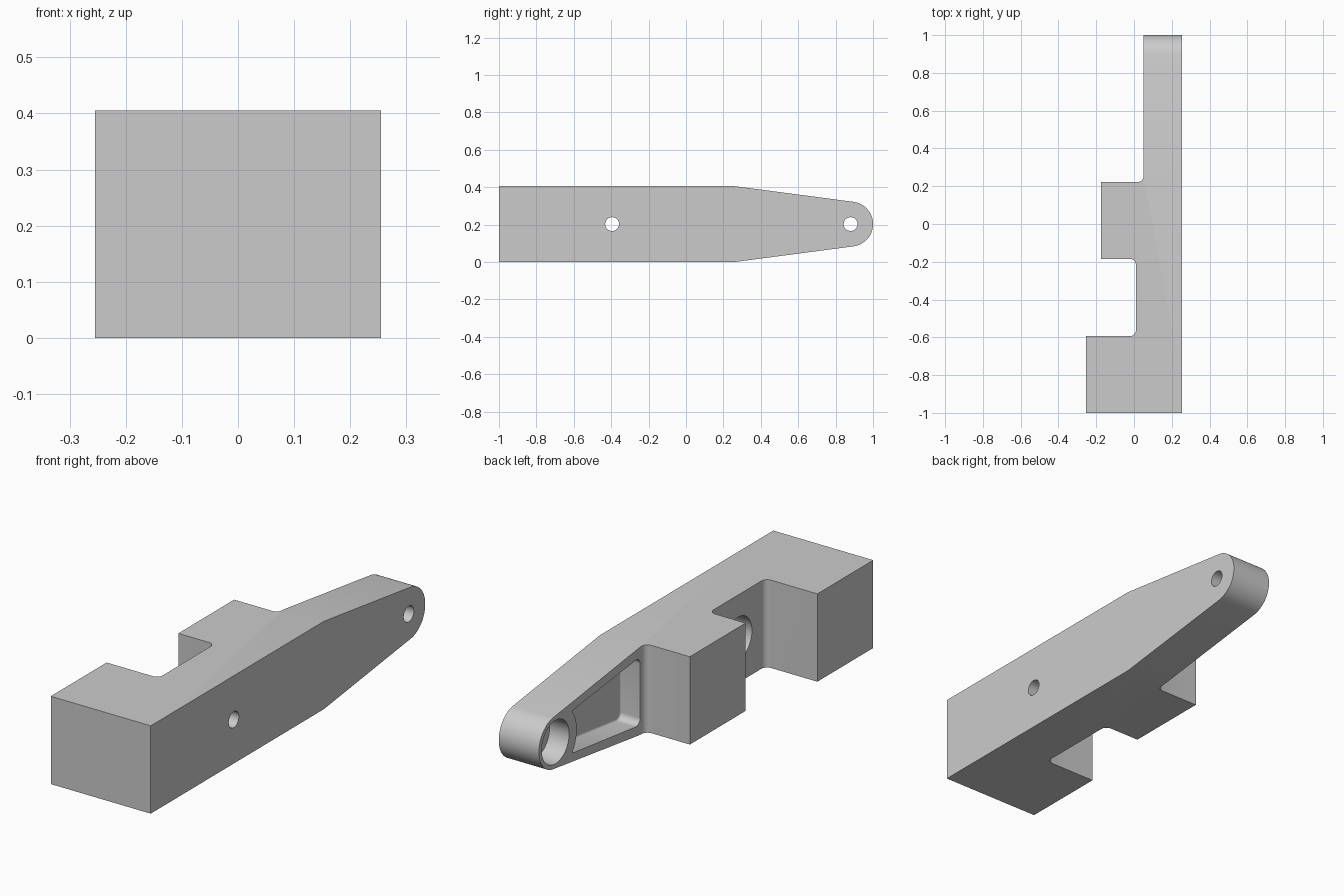
import bpy, bmesh
from math import radians, sin, cos, tan, pi, atan2
from mathutils import Vector

cube = bpy.data.objects.get("Cube")
if cube:
    bpy.data.objects.remove(cube)

W, H = 0.255, 0.405          # half width, height
MID = H / 2
EYE_Y, EYE_R = 0.88, 0.12    # rounded arm end
PIN_Y = -0.395               # second hole
ARM_X, NOTCH_X = 0.05, 0.01  # inner faces

grey = bpy.data.materials.new("machined grey")
grey.use_nodes = True
grey.diffuse_color = (0.6, 0.6, 0.6, 1)
grey.node_tree.nodes["Principled BSDF"].inputs["Base Color"].default_value = (0.6, 0.6, 0.6, 1)


def rounded(points, steps=8):
    """Turn (u, v, radius) corners into an outline with filleted corners."""
    out = []
    for i, (u, v, r) in enumerate(points):
        p = Vector((u, v))
        if r == 0:
            out.append(p)
            continue
        a = (Vector(points[i - 1][:2]) - p).normalized()
        b = (Vector(points[(i + 1) % len(points)][:2]) - p).normalized()
        half = a.angle(b) / 2
        centre = p + (a + b).normalized() * (r / sin(half))
        start = p + a * (r / tan(half)) - centre
        sweep = start.angle_signed(p + b * (r / tan(half)) - centre)
        for k in range(steps + 1):
            t = -sweep * k / steps
            out.append(centre + Vector((start.x * cos(t) - start.y * sin(t),
                                        start.x * sin(t) + start.y * cos(t))))
    return out


def circle(y, r, n=48):
    return [Vector((y + r * cos(2 * pi * k / n), MID + r * sin(2 * pi * k / n))) for k in range(n)]


def prism(name, outline, lo, hi, axis, floor_fillet=0):
    """Extrude an outline along x (outline in y, z) or along z (outline in x, y)."""
    place = (lambda p, d: (d, p.x, p.y)) if axis == "x" else (lambda p, d: (p.x, p.y, d))
    bm = bmesh.new()
    base = bm.faces.new([bm.verts.new(place(p, lo)) for p in outline])
    moved = bmesh.ops.extrude_face_region(bm, geom=[base])["geom"]
    shift = Vector(place(Vector((0, 0)), hi - lo))
    bmesh.ops.translate(bm, verts=[g for g in moved if isinstance(g, bmesh.types.BMVert)], vec=shift)
    if floor_fillet:
        cap = next(g for g in moved if isinstance(g, bmesh.types.BMFace))
        bmesh.ops.bevel(bm, geom=list(cap.edges), offset=floor_fillet, segments=5,
                        profile=0.5, affect="EDGES", clamp_overlap=True)
    bmesh.ops.recalc_face_normals(bm, faces=bm.faces)
    mesh = bpy.data.meshes.new(name)
    bm.to_mesh(mesh)
    bm.free()
    ob = bpy.data.objects.new(name, mesh)
    bpy.context.collection.objects.link(ob)
    return ob


# Stepped body seen from above
F = 0.03
body = prism("lever_body", rounded([
    (-W, -1, 0), (W, -1, 0), (W, 1, 0), (ARM_X, 1, 0), (ARM_X, 0.222, F),
    (-0.175, 0.222, 0), (-0.175, -0.185, 0), (NOTCH_X, -0.185, F),
    (NOTCH_X, -0.593, F), (-W, -0.593, 0)]), 0, H, "z")
body.data.materials.append(grey)

# Tapered side silhouette with a rounded end
lean = atan2(0.08, 0.63)
arc = [Vector((EYE_Y + EYE_R * sin(t), MID - EYE_R * cos(t)))
       for t in (lean + (pi - 2 * lean) * k / 32 for k in range(33))]
silhouette = prism("side_silhouette", [Vector((-1.2, 0)), Vector((0.262, 0))] + arc +
                   [Vector((0.262, H)), Vector((-1.2, H))], -0.5, 0.5, "x")

# Lightening pocket, concave toward the eye
concave = [(EYE_Y - 0.155 * cos(t), MID + 0.155 * sin(t), 0)
           for t in (radians(32) * k / 6 for k in range(-6, 7))]
concave = [(0.78, 0.087, 0.012)] + concave[1:-1] + [(0.78, H - 0.087, 0.012)]
concave = [(0.757, 0.108, 0)] + concave[1:-1] + [(0.757, H - 0.108, 0)]
pocket = rounded([(0.262, 0.045, 0.03), (0.745, 0.103, 0)] + concave +
                 [(0.745, H - 0.103, 0), (0.262, H - 0.045, 0.03)])

cutters = [
    prism("arm_pocket", pocket, ARM_X - 0.05, ARM_X + 0.1, "x", 0.02),
    prism("eye_counterbore", circle(EYE_Y, 0.1), ARM_X - 0.05, ARM_X + 0.1, "x"),
    prism("pin_counterbore", circle(PIN_Y, 0.1), NOTCH_X - 0.05, NOTCH_X + 0.1, "x"),
    prism("eye_hole", circle(EYE_Y, 0.037, 32), -0.4, 0.4, "x"),
    prism("pin_hole", circle(PIN_Y, 0.037, 32), -0.05, 0.4, "x"),
]

# Shape the body, then hide the helpers
for tool, op in [(silhouette, "INTERSECT")] + [(c, "DIFFERENCE") for c in cutters]:
    mod = body.modifiers.new(tool.name, "BOOLEAN")
    mod.operation, mod.object, mod.solver = op, tool, "EXACT"
    tool.hide_render = True
    tool.hide_set(True)

bpy.context.view_layer.update()
graph = bpy.context.evaluated_depsgraph_get()
final = bpy.data.meshes.new_from_object(body.evaluated_get(graph))
body.modifiers.clear()
body.data = final
for tool in [silhouette] + cutters:
    bpy.data.objects.remove(tool)

bpy.ops.object.select_all(action="DESELECT")
body.select_set(True)
bpy.context.view_layer.objects.active = body
bpy.ops.object.shade_smooth_by_angle(angle=radians(30))
